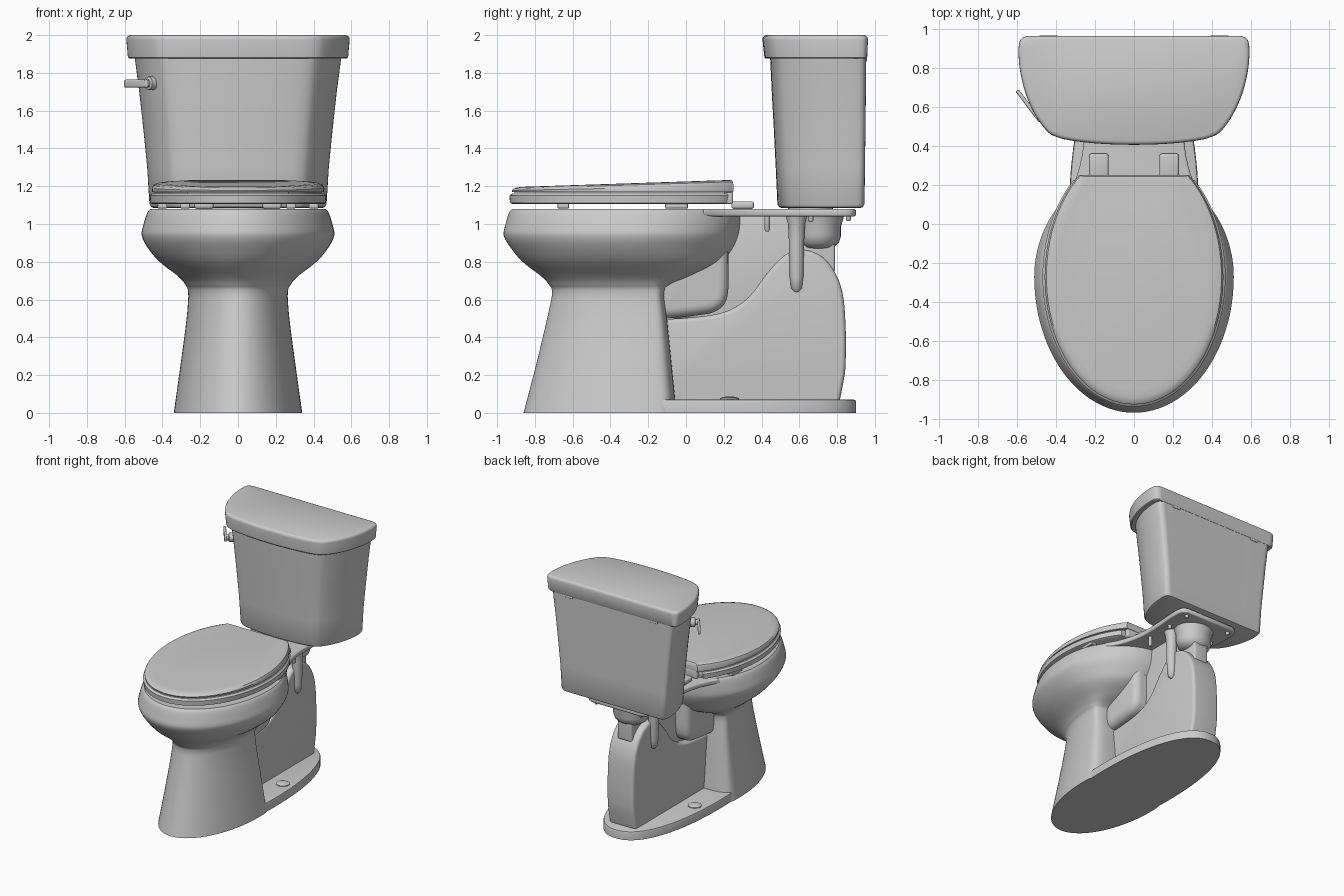
import bpy, bmesh, math
from mathutils import Vector

if "Cube" in bpy.data.objects:
    bpy.data.objects.remove(bpy.data.objects["Cube"])


def spline(pts, steps=4):
    """Smooth curve of any dimension through the points (chord-length Hermite)."""
    p = [Vector(q) for q in pts]
    t = [0]
    for a, b in zip(p, p[1:]):
        t.append(t[-1] + (b - a).length)
    last = len(p) - 1
    m = []
    for i in range(len(p)):
        a, b = max(i - 1, 0), min(i + 1, last)
        m.append((p[b] - p[a]) / (t[b] - t[a]))
    out = []
    for i in range(last):
        h = t[i + 1] - t[i]
        for k in range(steps):
            s = k / steps
            out.append(p[i] * (2*s**3 - 3*s*s + 1) + m[i] * h * (s**3 - 2*s*s + s)
                       + p[i + 1] * (3*s*s - 2*s**3) + m[i + 1] * h * (s**3 - s*s))
    return out + [p[-1]]


def loft(name, rings, bevel=0, closed=False):
    """Skin a stack of equal-length rings; cap the ends or join them in a loop."""
    bm = bmesh.new()
    vs = [[bm.verts.new(c) for c in r] for r in rings]
    n = len(vs[0])
    pairs = list(zip(vs, vs[1:])) + ([(vs[-1], vs[0])] if closed else [])
    for a, b in pairs:
        for i in range(n):
            j = (i + 1) % n
            bm.faces.new((a[i], a[j], b[j], b[i]))
    if not closed:
        bm.faces.new(vs[0])
        bm.faces.new(vs[-1])
    bmesh.ops.recalc_face_normals(bm, faces=bm.faces)
    if bevel:
        sharp = [e for e in bm.edges if e.calc_face_angle(0) > math.radians(50)]
        bmesh.ops.bevel(bm, geom=sharp, offset=bevel, segments=4, profile=0.5,
                        affect='EDGES', clamp_overlap=True)
    me = bpy.data.meshes.new(name)
    bm.to_mesh(me)
    bm.free()
    ob = bpy.data.objects.new(name, me)
    bpy.context.collection.objects.link(ob)
    bpy.ops.object.select_all(action='DESELECT')
    ob.select_set(True)
    bpy.context.view_layer.objects.active = ob
    bpy.ops.object.shade_smooth_by_angle(angle=math.radians(38))
    return ob


def egg(z, w, yf, yb, yc=-0.27, nb=2, clip=9, tilt=0, n=96):
    """Oval ring: half width w, front yf, back yb, widest at yc."""
    ring = []
    for i in range(n):
        a = 2 * math.pi * i / n
        c, s = math.cos(a), math.sin(a)
        e = 2 / (nb if s > 0 else 2)
        x = math.copysign(abs(c) ** e, c) * w
        y = yc + (abs(s) ** e * (yb - yc) if s > 0 else s * (yc - yf))
        y = min(y, clip)
        ring.append((x, y, z + tilt * (y + 0.92)))
    return ring


def side_prism(name, pts, half, bevel):
    """Side profile (y, z) extruded across x."""
    return loft(name, [[(x, p[0], p[1]) for p in pts] for x in (-half, half)], bevel)


def box(name, c, size, bevel):
    x, y, z = (s / 2 for s in size)
    return loft(name, [[(c[0] + i * x, c[1] + j * y, c[2] + k * z)
                        for i, j in ((-1, -1), (1, -1), (1, 1), (-1, 1))] for k in (-1, 1)], bevel)


def turned(name, c, prof, axis='z', sy=1, n=24):
    """Round part from (radius, height) pairs."""
    rings = []
    for r, h in prof:
        ring = []
        for i in range(n):
            a = 2 * math.pi * i / n
            u, v = r * math.cos(a), r * sy * math.sin(a)
            d = (u, v, h) if axis == 'z' else (u, h, v)
            ring.append(tuple(p + q for p, q in zip(c, d)))
        rings.append(ring)
    return loft(name, rings)


# Bowl and pedestal: z, half width, front, back, widest y, back squareness
keys = [(0, .34, -.86, -.05, -.2, 4.5), (.25, .305, -.795, -.075, -.2, 4.5),
        (.5, .272, -.735, -.10, -.2, 4.5), (.62, .263, -.71, -.115, -.2, 4.5),
        (.68, .28, -.727, -.08, -.22, 3.5), (.73, .325, -.775, .05, -.24, 2.6),
        (.80, .415, -.865, .19, -.26, 2.2), (.87, .475, -.925, .25, -.27, 2),
        (.94, .51, -.965, .28, -.27, 2), (1.0, .50, -.955, .29, -.27, 2),
        (1.06, .48, -.937, .29, -.27, 2), (1.08, .465, -.92, .28, -.27, 2)]
rings = [egg(*k) for k in spline(keys)]
rings += [egg(z, w, f, b) for z, w, f, b in
          ((1.08, .36, -.80, .10), (1.06, .35, -.79, .09), (.9, .31, -.72, .05),
           (.78, .2, -.55, -.02), (.7, .1, -.4, -.12))]
loft("bowl_and_pedestal", rings)

# Foot plate with bolt caps
loft("foot_plate", [egg(z, .333 - d, -.82 + d, .90 - d, 0, 2.3)
                    for z, d in ((0, 0), (.055, 0), (.067, .004), (.072, .016))])
for s in (-1, 1):
    turned("bolt_cap", (s * .24, .23, .07), [(.05, 0), (.05, .008), (.035, .014), (.01, .017)])

# Trapway body, upper web and sump behind the pedestal
curve = spline([(.81, .05), (.825, .12), (.845, .25), (.84, .55), (.81, .70), (.73, .82),
                (.62, .865), (.53, .84), (.43, .74), (.33, .61), (.22, .54), (.08, .51), (-.2, .49)], 3)
side_prism("trapway_body", [tuple(p) for p in curve] + [(-.2, .05)], .12, .055)
side_prism("upper_web", [(-.1, .5), (.3, .5), (.79, .75), (.79, 1.05), (.1, 1.05)], .065, .015)
sump = spline([(.225, 1.0), (.225, .75), (.22, .62), (.19, .56), (.12, .525), (-.2, .49)], 3)
side_prism("sump", [tuple(p) for p in sump] + [(-.2, 1.0)], .17, .055)

# Deck under the tank, inlet and supports
half = spline([(.37, .09), (.315, .19), (.277, .30), (.257, .43), (.26, .6), (.272, .78),
               (.262, .87), (.22, .90)], 3)
outline = [tuple(p) for p in half] + [(-p[0], p[1]) for p in reversed(half)]
loft("deck", [[(x, y, z) for x, y in outline] for z in (1.04, 1.08)], .012)
turned("inlet", (0, .70, 0), [(.04, .865), (.09, .875), (.125, .90), (.14, .94), (.14, .99), (.16, 1.05)], sy=.87)
turned("tank_gasket", (0, .66, 0), [(.17, 1.07), (.17, 1.10)], sy=.7)
for s in (-1, 1):
    turned("deck_support", (s * .12, .585, 0),
           [(.01, .64), (.028, .66), (.036, .72), (.04, .9), (.045, 1.0), (.06, 1.05)])
    for y, z in ((.43, .96), (.66, 1.01), (.86, 1.015)):
        turned("deck_bolt", (s * .20, y, 0), [(.008, z), (.014, z + .01), (.014, 1.05)])

# Tank and tank lid share one normalised outline (u across, v front to back)
UV = [(0, 0), (.2, .005), (.4, .02), (.6, .05), (.70, .085), (.76, .13), (.86, .28), (.94, .47),
      (.985, .66), (1, .8), (1, .9), (.985, .965), (.94, .995), (.9, 1), (.5, 1), (0, 1)]
uv = spline(UV, 3)
uv = uv + [Vector((-p[0], p[1])) for p in uv[-2:0:-1]]


def tank_ring(z, w, f, b):
    return [(p[0] * w, f + p[1] * (b - f), z) for p in uv]


loft("tank", [tank_ring(*k) for k in
              ((1.085, .445, .505, .925), (1.09, .46, .492, .937), (1.105, .468, .484, .945),
               (1.3, .48, .475, .947), (1.5, .50, .465, .95), (1.7, .522, .454, .952),
               (1.89, .547, .445, .953))])
loft("tank_lid", [tank_ring(*k) for k in
                  ((1.876, .575, .421, .955), (1.882, .582, .415, .959), (1.975, .59, .405, .963),
                   (1.988, .588, .407, .961), (1.996, .581, .414, .955), (2.0, .57, .424, .945))])
for s in (-1, 1):
    box("lid_tab", (s * .38, .95, 1.87), (.07, .014, .02), .003)

# Flush handle, turned to follow the slanted corner of the tank
hub = turned("handle_hub", (0, 0, 0),
             [(.022, -.06), (.022, -.03), (.035, -.025), (.035, .01), (.022, .015), (.022, .03)], 'y')
lever = box("handle_lever", (-.07, -.052, -.002), (.20, .02, .042), .009)
for part in (hub, lever):
    part.location = (-.455, .58, 1.745)
    part.rotation_euler.z = math.radians(-53)

# Seat ring
loft("seat", [egg(z, w, f, b, clip=c) for z, w, f, b, c in
              ((1.105, .45, -.915, .38, .20), (1.112, .465, -.932, .39, .215),
               (1.15, .468, -.935, .39, .225), (1.162, .455, -.92, .38, .22),
               (1.162, .31, -.75, .08, .2), (1.155, .30, -.74, .07, .2),
               (1.105, .30, -.74, .07, .2))], closed=True)

# Seat cover, rising towards the back
loft("seat_cover", [egg(z, w, f, b, clip=c, tilt=t) for z, w, f, b, c, t in
                    ((1.168, .445, -.91, .38, .24, 0), (1.170, .455, -.92, .39, .25, 0),
                     (1.178, .457, -.923, .39, .252, .02), (1.187, .448, -.912, .385, .248, .031),
                     (1.193, .425, -.89, .375, .242, .033), (1.195, .39, -.85, .35, .23, .033))])

# Hinges and bumpers
box("hinge_bar", (0, .225, 1.14), (.54, .05, .07), .012)
for s in (-1, 1):
    box("hinge", (s * .18, .30, 1.10), (.10, .12, .04), .014)
    box("front_bumper", (s * .28, -.65, 1.095), (.05, .06, .024), .004)
    box("rear_bumper", (s * .40, -.05, 1.095), (.05, .12, .024), .004)
